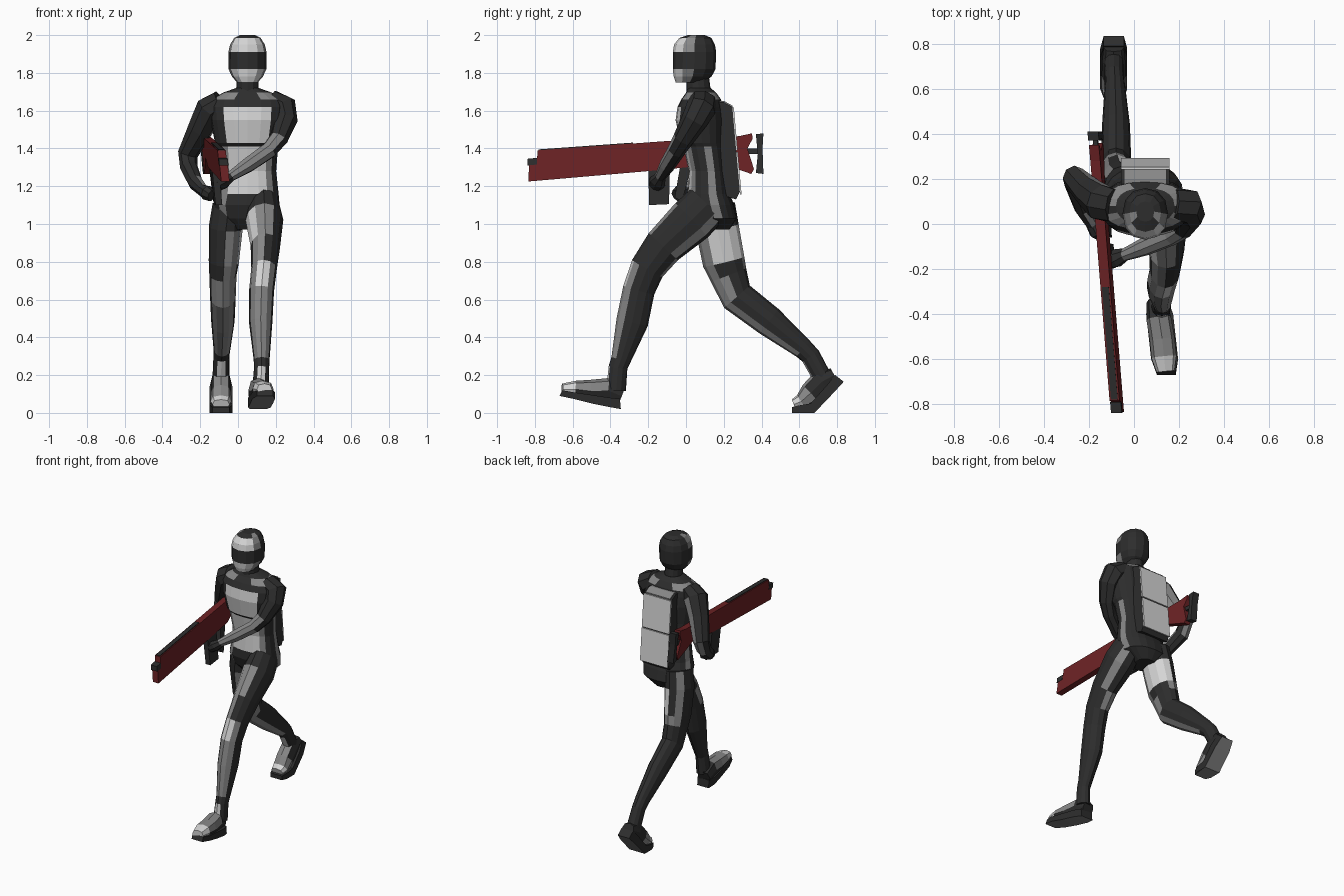
import bpy, bmesh, math
from mathutils import Vector

# Colours
def material(name, r, g, b):
    m = bpy.data.materials.new(name)
    m.diffuse_color = (r, g, b, 1)
    return m

MATS = [material("dark grey", .026, .026, .026), material("mid grey", .24, .24, .24),
        material("light grey", .66, .66, .66), material("dark red", .15, .016, .018)]
DARK, MID, LIGHT, RED = range(4)


def finish(name, bm):
    me = bpy.data.meshes.new(name)
    bm.to_mesh(me)
    bm.free()
    for m in MATS:
        me.materials.append(m)
    ob = bpy.data.objects.new(name, me)
    bpy.context.collection.objects.link(ob)
    return ob


def power(v, e):
    return math.copysign(abs(v) ** e, v)


def tube(name, pts, n, rule, e=1.0, flat=False):
    """Loft of n-sided rings; pts are x, y, z, half width, half depth.
    rule(segment, side, normal) gives the colour; side n/4 faces forward on downward lofts."""
    bm = bmesh.new()
    cs = [Vector(p[:3]) for p in pts]
    rings = []
    for i, p in enumerate(pts):
        t = (cs[min(i + 1, len(cs) - 1)] - cs[max(i - 1, 0)]).normalized()
        if flat:
            t = Vector((0, 0, -1))
        u = (Vector((1, 0, 0)) - t * t.x).normalized()
        v = t.cross(u)
        rings.append([bm.verts.new(cs[i] + u * p[3] * power(math.cos(math.tau * k / n), e)
                                   + v * p[4] * power(math.sin(math.tau * k / n), e)) for k in range(n)])
    sides = []
    for s in range(len(rings) - 1):
        for k in range(n):
            j = (k + 1) % n
            f = bm.faces.new((rings[s][k], rings[s][j], rings[s + 1][j], rings[s + 1][k]))
            sides.append((f, s, k))
    caps = [(bm.faces.new(rings[0]), 0, 0), (bm.faces.new(rings[-1]), len(rings) - 2, 0)]
    bmesh.ops.recalc_face_normals(bm, faces=bm.faces)
    for f, s, k in sides + caps:
        f.material_index = rule(s, k, f.normal)
    return finish(name, bm)


def prism(name, prof, half, xf, rule):
    """Side profile (y, z) extruded across x by half(y) around the centre line xf(y, z)."""
    bm = bmesh.new()
    a, b = [[bm.verts.new((xf(y, z) + s * half(y), y, z)) for y, z in prof] for s in (-1, 1)]
    bm.faces.new(a)
    bm.faces.new(b[::-1])
    for i in range(len(prof)):
        j = (i + 1) % len(prof)
        bm.faces.new((a[i], b[i], b[j], a[j]))
    bmesh.ops.recalc_face_normals(bm, faces=bm.faces)
    for f in bm.faces:
        f.material_index = rule(f.normal)
    return finish(name, bm)


def plain(c):
    return lambda *a: c


# Torso with chest and belly panels, collar patches and side stripes
def torso_rule(s, k, n):
    if s in (3, 4, 6, 7) and 3 <= k <= 6:
        return LIGHT
    if s == 1 and k not in (0, 4, 5, 9, 14, 15):
        return MID
    if 6 <= s <= 9 and k in (2, 7, 10, 19):
        return MID
    return DARK

tube("torso", [(.05, .07, 1.72, .06, .06), (.05, .08, 1.695, .13, .08), (.05, .08, 1.66, .19, .105),
               (.05, .075, 1.62, .2, .12), (.05, .075, 1.55, .195, .13), (.05, .085, 1.43, .172, .115),
               (.05, .095, 1.41, .162, .108), (.05, .115, 1.28, .152, .1), (.05, .12, 1.16, .165, .112),
               (.045, .13, 1.1, .175, .125), (.045, .15, 1.03, .16, .12), (.045, .15, .97, .07, .08)],
     20, torso_rule, .85, True)

# Neck and helmet with a dark visor
tube("neck", [(.05, .06, 1.79, .055, .06), (.05, .07, 1.68, .062, .065)], 12, plain(DARK), flat=True)

def helmet_rule(s, k, n):
    if s == 3 or k > 5 or n.z > .9:
        return DARK
    return LIGHT if 1 <= k <= 4 and s > 0 else MID

tube("helmet", [(.05, .055, 2.0, .04, .045), (.05, .05, 1.985, .07, .085), (.05, .045, 1.95, .092, .108),
                (.05, .045, 1.91, .101, .115), (.05, .043, 1.82, .1, .113), (.05, .035, 1.78, .082, .1),
                (.05, .02, 1.75, .055, .075)], 12, helmet_rule, .9, True)

# Legs in a long stride
def leg_rule(side):
    front = side > 0

    def rule(s, k, n):
        k = k if front else (5 - k) % 12
        if s <= 1 and k == 10:
            return MID
        if s == 1:
            if front:
                return LIGHT if k in (4, 5, 6, 7) else MID if k in (2, 3) else DARK
            return LIGHT if 5 <= k <= 8 else MID if k in (3, 4) else DARK
        if s == 2:
            return MID if k in ((3, 4, 7, 8, 9) if front else (3, 4, 8, 9, 10)) else DARK
        if s == 3:
            return LIGHT if front and k in (2, 3) else MID if 1 <= k <= 5 else DARK
        if s in (4, 5):
            return MID if 1 <= k <= 4 else DARK
        return LIGHT if s == 7 and k in (2, 3) else DARK
    return rule

tube("front_leg", [(.135, .11, 1.1, .085, .12), (.14, .03, 1.02, .1, .125), (.145, -.12, .88, .078, .105),
                   (.138, -.205, .765, .068, .092), (.125, -.25, .65, .066, .085), (.12, -.285, .48, .062, .085),
                   (.125, -.345, .28, .042, .052), (.125, -.36, .24, .04, .05), (.12, -.37, .12, .045, .052)],
     12, leg_rule(1))
tube("rear_leg", [(-.05, .15, 1.1, .085, .11), (-.065, .165, .98, .09, .115), (-.075, .2, .8, .08, .112),
                  (-.08, .225, .73, .072, .1), (-.08, .27, .615, .068, .09), (-.08, .44, .485, .062, .082),
                  (-.085, .62, .34, .045, .055), (-.088, .66, .3, .042, .052), (-.09, .72, .19, .045, .05)],
     12, leg_rule(-1))

# Shoes with soles
def sole_rule(n):
    return MID if n.z < -.5 else DARK

tube("front_shoe", [(.1, -.345, .09, .045, .05), (.11, -.42, .12, .055, .065), (.125, -.51, .115, .056, .06),
                    (.133, -.59, .125, .056, .045), (.14, -.655, .125, .04, .03)], 8,
     lambda s, k, n: LIGHT if s == 3 else MID if s and n.z > 0 else DARK, .8)
prism("front_sole", [(-.67, .09), (-.655, .12), (-.6, .11), (-.5, .095), (-.4, .08), (-.35, .075), (-.345, .02),
                     (-.4, .03), (-.5, .05), (-.6, .075)],
      lambda y: .045 if y > -.36 else .042 if y < -.64 else .06, lambda y, z: .07 - .11 * y, sole_rule)
tube("rear_shoe", [(-.09, .785, .2, .045, .04), (-.09, .72, .165, .052, .065), (-.09, .66, .105, .054, .06),
                   (-.09, .61, .06, .055, .04), (-.09, .57, .045, .045, .028)], 8,
     lambda s, k, n: LIGHT if s == 3 else MID if s == 2 or n.y < -.3 else DARK, .8)
prism("rear_sole", [(.835, .165), (.78, .105), (.68, .0), (.6, .0), (.56, .0), (.56, .03), (.6, .04), (.66, .05),
                    (.74, .14), (.79, .2)],
      lambda y: .045 if y > .785 or y < .57 else .06, lambda y, z: -.09, sole_rule)

# Arms and hands
def right_arm_rule(s, k, n):
    if s in (1, 2):
        return MID if n.x + n.y > .6 else DARK
    return MID if s >= 3 and n.y + n.z > .3 else DARK

tube("right_arm", [(-.09, .08, 1.65, .06, .08), (-.145, .095, 1.61, .08, .085), (-.2, .14, 1.5, .068, .07),
                   (-.265, .205, 1.37, .054, .055), (-.26, .17, 1.3, .047, .05), (-.225, .07, 1.22, .04, .045),
                   (-.18, -.01, 1.17, .028, .032)], 8, right_arm_rule)
tube("left_arm", [(.17, .09, 1.655, .06, .075), (.235, .08, 1.615, .08, .08), (.25, .045, 1.55, .066, .07),
                  (.215, -.015, 1.45, .05, .055), (.165, -.05, 1.39, .044, .048), (.05, -.1, 1.31, .04, .042),
                  (-.05, -.14, 1.245, .026, .028)], 8,
     lambda s, k, n: MID if s >= 3 and n.z - n.y > -.3 and n.x < .6 else DARK)
tube("right_hand", [(-.185, 0, 1.18, .03, .03), (-.165, -.03, 1.165, .038, .042), (-.14, -.05, 1.15, .028, .035)],
     8, plain(DARK))
tube("left_hand", [(-.04, -.135, 1.25, .028, .03), (-.075, -.15, 1.225, .036, .045),
                   (-.11, -.165, 1.2, .026, .04)], 8, plain(DARK))

# Backpack with two back plates and a top plate
def pack_x(y, z):
    return .05

prism("backpack", [(.16, 1.645), (.2, 1.645), (.245, 1.62), (.285, 1.17), (.265, 1.13), (.2, 1.15)],
      plain(.108), pack_x, plain(DARK))
for label, z0, z1 in (("upper", 1.388, 1.618), ("lower", 1.155, 1.38)):
    y0, y1 = [.245 + (1.62 - z) * .089 for z in (z0, z1)]
    prism(label + "_pack_plate", [(y0, z0), (y1, z1), (y1 + .008, z1), (y0 + .008, z0)],
          plain(.108), pack_x, plain(LIGHT))
prism("pack_top_plate", [(.175, 1.645), (.2, 1.645), (.245, 1.62), (.245, 1.627), (.2, 1.652), (.175, 1.652)],
      plain(.095), pack_x, plain(MID))

# Long rifle, angled across the body
def gun_x(y, z):
    return -.14 - .073 * y - (z - 1.35) * .1

def gun_part(name, half, col, prof):
    prism(name, prof, plain(half), gun_x, plain(col))

gun_part("rifle_body", .022, RED, [
    (-.835, 1.225), (-.83, 1.325), (-.79, 1.33), (-.785, 1.39), (.05, 1.45), (.28, 1.465), (.35, 1.48),
    (.352, 1.45), (.325, 1.4), (.36, 1.29), (.345, 1.265), (.26, 1.295), (.12, 1.35), (.05, 1.305), (-.2, 1.28)])
gun_part("rifle_muzzle", .024, DARK, [(-.84, 1.31), (-.84, 1.345), (-.79, 1.35), (-.79, 1.315)])
gun_part("rifle_rail", .015, DARK, [(-.78, 1.388), (-.78, 1.395), (-.28, 1.431), (-.28, 1.424)])
gun_part("rifle_magazine", .018, DARK, [(-.2, 1.3), (-.195, 1.1), (-.09, 1.105), (-.085, 1.3)])
gun_part("rifle_grip", .016, DARK, [(-.03, 1.31), (-.06, 1.14), (-.02, 1.12), (.03, 1.31)])
gun_part("rifle_butt_plate", .024, DARK, [(.37, 1.27), (.38, 1.37), (.37, 1.475), (.41, 1.48), (.405, 1.4),
                                          (.41, 1.265)])
gun_part("rifle_butt_rod", .01, DARK, [(.31, 1.37), (.31, 1.4), (.39, 1.4), (.39, 1.37)])
